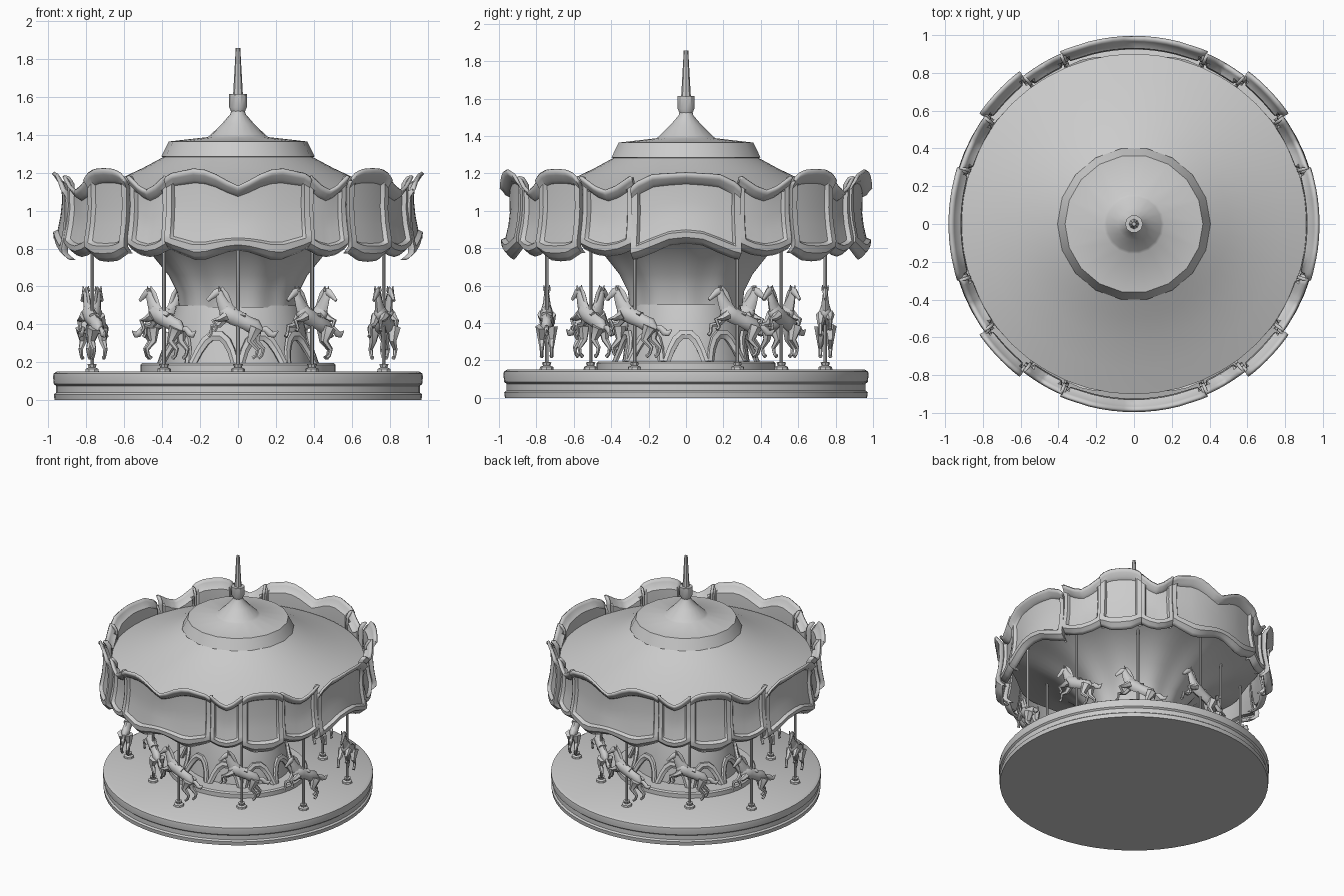
import bpy, bmesh, math
from mathutils import Vector

if "Cube" in bpy.data.objects:
    bpy.data.objects.remove(bpy.data.objects["Cube"])

rad = math.radians


def finish(bm, name, angle=35):
    bmesh.ops.remove_doubles(bm, verts=bm.verts, dist=0.0002)
    me = bpy.data.meshes.new(name)
    bm.to_mesh(me)
    bm.free()
    ob = bpy.data.objects.new(name, me)
    bpy.context.collection.objects.link(ob)
    bpy.ops.object.select_all(action='DESELECT')
    ob.select_set(True)
    bpy.context.view_layer.objects.active = ob
    bpy.ops.object.shade_smooth_by_angle(angle=rad(angle))
    return ob


def grid(bm, rows, close):
    """Skin rows of points with quads."""
    vs = [[bm.verts.new(p) for p in r] for r in rows]
    n = len(vs[0])
    for a, b in zip(vs, vs[1:]):
        for i in range(n if close else n - 1):
            k = (i + 1) % n
            bm.faces.new((a[i], a[k], b[k], b[i]))
    return vs


def lathe(name, prof, seg, sx=1, sy=1, flute=0, count=10, angle=35):
    """Revolve (radius, z) points, optionally with soft flutes."""
    bm = bmesh.new()
    rows = []
    for r, z in prof:
        row = []
        for i in range(seg):
            t = 2 * math.pi * i / seg
            q = r * (1 + flute * math.cos(count * t))
            row.append((q * sx * math.cos(t), q * sy * math.sin(t), z))
        rows.append(row)
    grid(bm, rows, True)
    return finish(bm, name, angle)


def tube(bm, pts, radii, ref=(0, 1, 0), sides=8, squash=1.0):
    """Tapered tube through points; squash scales its width along ref."""
    pts = [Vector(p) for p in pts]
    rows = []
    for i, p in enumerate(pts):
        t = (pts[min(i + 1, len(pts) - 1)] - pts[max(i - 1, 0)]).normalized()
        s = Vector(ref)
        s = (s - t * s.dot(t)).normalized()
        o = s.cross(t)
        rows.append([p + radii[i] * (s * squash * math.cos(a) + o * math.sin(a))
                     for a in (2 * math.pi * k / sides for k in range(sides))])
    vs = grid(bm, rows, True)
    bm.faces.new(vs[0][::-1])
    bm.faces.new(vs[-1])


# Platform and inner step
lathe("platform", [(0, 0), (.968, 0), (.972, .03), (.96, .04), (.96, .075), (.972, .085),
                   (.976, .12), (.974, .14), (.955, .152), (0, .152)], 64)
lathe("inner_step", [(.515, .15), (.515, .185), (.505, .195), (0, .195)], 40, 1, .93)

# Central drum and draped ceiling flare
lathe("center_drum", [(.37, .19), (.355, .3), (.335, .42), (.315, .5), (0, .5)], 40, 1.04, .92)
lathe("ceiling_drape", [(.305, .49), (.315, .57), (.36, .66), (.44, .76), (.56, .86),
                        (.72, .94), (.895, .99)], 80, 1, 1, .02, 10)

# Ring of broad arches on the drum
bm = bmesh.new()
for k in range(10):
    c = rad(36 * k)
    pts = []
    for da, z, out in ((-16, .19, .045), (-13, .26, .025), (-9, .31, .015), (-4, .338, .01),
                       (4, .338, .01), (9, .31, .015), (13, .26, .025), (16, .19, .045)):
        r = .37 - (z - .19) * .16 + out
        pts.append((r * 1.04 * math.cos(c + rad(da)), r * .92 * math.sin(c + rad(da)), z))
    tube(bm, pts, [.022, .024, .027, .028, .028, .027, .024, .022],
         (math.cos(c), math.sin(c), 0), 6, .6)
finish(bm, "drum_arches")

# Roof, crown and spire
lathe("roof", [(.915, 1.06), (.78, 1.108), (.63, 1.165), (.5, 1.226), (.39, 1.285)], 48, 1, .985)
lathe("roof_crown", [(.38, 1.28), (.405, 1.285), (.4, 1.295), (.365, 1.365), (.16, 1.388),
                     (.145, 1.4), (.085, 1.458), (.04, 1.51), (.035, 1.53)], 18, angle=42)
lathe("spire_collar", [(.03, 1.51), (.047, 1.545), (.047, 1.615), (0, 1.615)], 10)
lathe("spire", [(.026, 1.61), (.012, 1.858), (0, 1.858)], 8)


# Rim panels: height of top and bottom edges given as (|s|, z) for s from centre to side
def lookup(table, s):
    for (a, za), (b, zb) in zip(table, table[1:]):
        if s <= b:
            return za + (zb - za) * (s - a) / (b - a)
    return table[-1][1]


SHAPES = {
    "front_panel": ([(0, 1.12), (.1, 1.135), (.38, 1.2), (.55, 1.215), (.85, 1.2), (1, 1.16)],
                    [(0, .79), (.15, .78), (.5, .735), (.7, .745), (1, .805)]),
    "side_panel": ([(0, 1.195), (.6, 1.185), (.85, 1.15), (1, 1.11)],
                   [(0, .825), (.3, .815), (.8, .75), (1, .74)]),
    "corner_panel": ([(0, 1.215), (.5, 1.21), (.8, 1.19), (1, 1.16)],
                     [(0, .73), (.5, .735), (1, .775)]),
    "recessed_panel": ([(0, 1.1), (.4, 1.12), (1, 1.18)],
                       [(0, .755), (.5, .765), (1, .795)]),
}
OFFSET = {"front_panel": 0, "side_panel": 0, "corner_panel": .02, "recessed_panel": -.012}
# (height fraction, radius, is the row inside the frame)
ROWS = [(0, .945, 0), (.04, .965, 0), (.09, .987, 0), (.17, .99, 0), (.2, .975, 1), (.4, .96, 1),
        (.6, .952, 1), (.86, .955, 1), (.89, .966, 0), (.95, .98, 0), (1, .996, 0)]


def panel(kind, center, half):
    top, bottom = SHAPES[kind]
    f = 1.9 / half
    base = OFFSET[kind]
    right = [s for s in (0, .15, .3, .45, .6) if s < 1 - 1.5 * f]
    right += [1 - 1.3 * f, 1 - f, 1 - .4 * f, 1]
    cols = [-s for s in right[:0:-1]] + right
    rows = []
    for v, r, inside in ROWS:
        row = []
        for s in cols:
            a = abs(s)
            q = r + base
            if inside:
                q += -.01 if a < 1 - 1.1 * f else .012
            zt, zb = lookup(top, a), lookup(bottom, a)
            t = rad(center + s * half)
            row.append((q * .986 * math.cos(t), q * math.sin(t), zb + (zt - zb) * v))
        rows.append(row)
    # turn the side edges inward so neighbouring panels meet
    for row in rows:
        first, last = [(p[0] * .965, p[1] * .965, p[2]) for p in (row[0], row[-1])]
        row.insert(0, first)
        row.append(last)
    bm = bmesh.new()
    grid(bm, rows, False)
    ob = finish(bm, kind)
    m = ob.modifiers.new("thickness", 'SOLIDIFY')
    m.thickness = .018
    m.offset = -1


for c in (90, 270):
    panel("front_panel", c, 23.5)
for c in (0, 180):
    panel("side_panel", c, 17.5)
    for sgn in (-1, 1):
        panel("recessed_panel", c + sgn * 26.4, 9.2)
        panel("corner_panel", c + sgn * 44, 8.75)
        panel("recessed_panel", c + sgn * 59.7, 7.2)

# Galloping horse, facing -x, pole at the origin
bm = bmesh.new()
tube(bm, [(-.09, 0, .475), (-.07, 0, .465), (-.02, 0, .44), (.04, 0, .41), (.09, 0, .385),
          (.125, 0, .365)], [.02, .043, .045, .038, .043, .016], squash=.75)
tube(bm, [(-.05, 0, .46), (-.078, 0, .51), (-.095, 0, .55), (-.1, 0, .582)],
     [.046, .033, .024, .016], squash=.6)
tube(bm, [(-.085, 0, .58), (-.112, 0, .568), (-.14, 0, .545), (-.162, 0, .525)],
     [.014, .022, .014, .009], squash=.7)
tube(bm, [(-.09, 0, .595), (-.065, 0, .56), (-.05, 0, .52), (-.03, 0, .475)],
     [.008, .014, .016, .01], squash=.5)
tube(bm, [(.115, 0, .375), (.145, 0, .375), (.17, 0, .35), (.19, 0, .345), (.212, 0, .365)],
     [.01, .016, .02, .016, .003], squash=.7)
tube(bm, [(-.02, 0, .482), (.01, 0, .453), (.04, 0, .445)], [.01, .012, .015], squash=2)
for sgn in (-1, 1):
    y = .022 * sgn
    d = .015 * sgn
    tube(bm, [(-.095, y * .6, .575), (-.1, y * .7, .602)], [.009, .002], sides=5)
    tube(bm, [(-.06, y, .445), (-.1, y * 1.2, .41 - d), (-.135 - d * .3, y * 1.2, .405 - d),
              (-.128 - d, y * 1.2, .365 - d), (-.14 - d, y * 1.2, .35 - d)],
         [.028, .017, .012, .009, .011], sides=6)
    tube(bm, [(.095, y, .38), (.08 + d, y * 1.2, .31), (.12 + d, y * 1.2, .268),
              (.11 + d, y * 1.2, .235), (.092 + d, y * 1.2, .222)],
         [.038, .02, .012, .009, .011], sides=6)
horse = finish(bm, "horse", 50)

# Pole with stepped foot
bm = bmesh.new()
tube(bm, [(0, 0, .15), (0, 0, .165), (0, 0, .172), (0, 0, .19), (0, 0, .191), (0, 0, 1.0)],
     [.038, .036, .02, .026, .01, .01])
pole = finish(bm, "pole")

# Ten riders travelling clockwise
spots = [(0, .745), (0, -.745)] + [(sx * x, sy * y) for x, y in ((.39, .51), (.77, .275))
                                   for sx in (-1, 1) for sy in (-1, 1)]
for i, (x, y) in enumerate(spots):
    for src in (horse, pole):
        ob = src if i == 0 else src.copy()
        if i:
            bpy.context.collection.objects.link(ob)
        ob.location = (x, y, 0)
        ob.rotation_euler.z = math.atan2(y, x) + math.pi / 2
